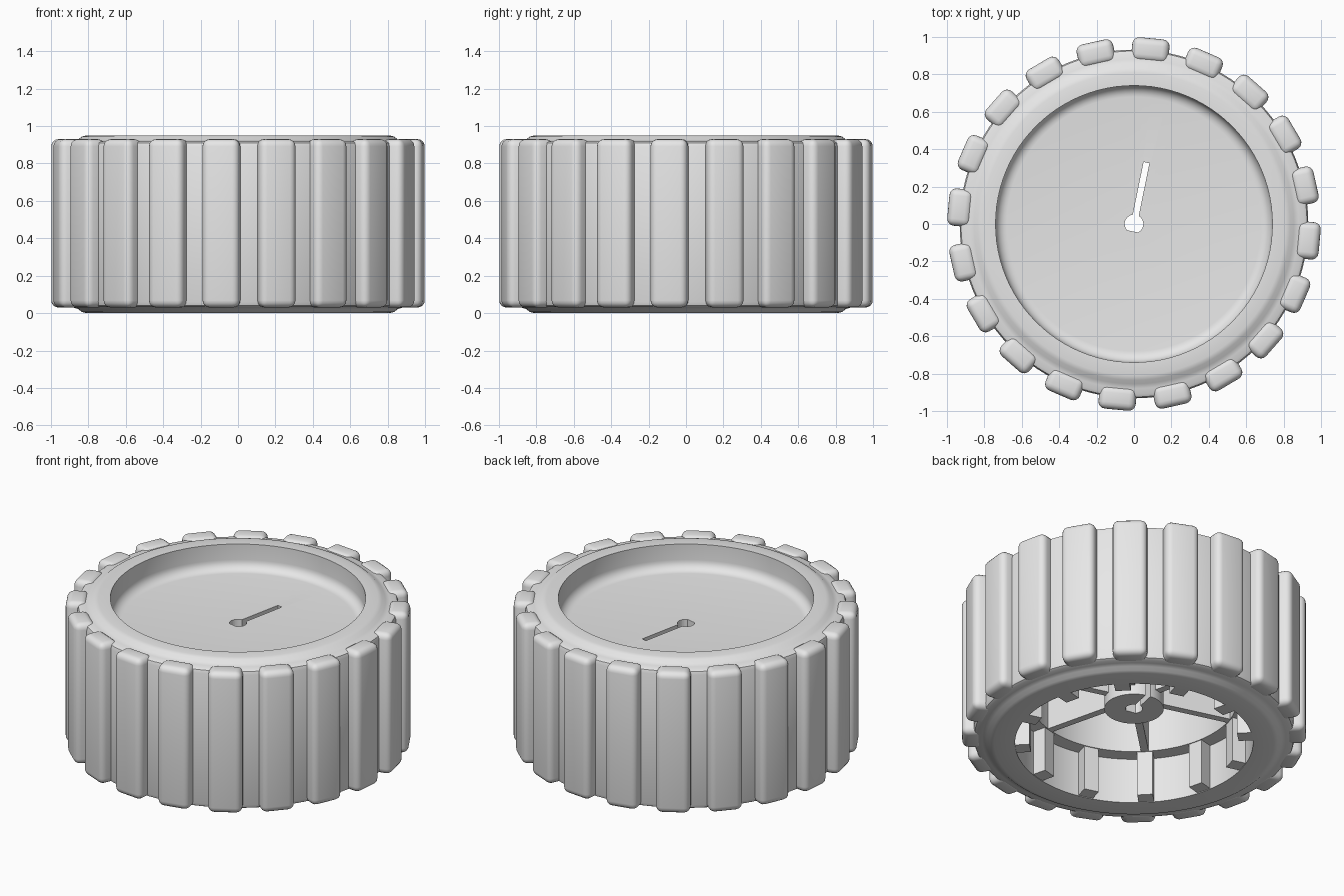
import bpy, bmesh, math
from mathutils import Matrix, Vector

cube = bpy.data.objects.get("Cube")
if cube:
    bpy.data.objects.remove(cube, do_unlink=True)

grey = bpy.data.materials.new("light_grey")
grey.use_nodes = True
grey.diffuse_color = (0.8, 0.8, 0.8, 1)
grey.node_tree.nodes["Principled BSDF"].inputs["Base Color"].default_value = (0.8, 0.8, 0.8, 1)


def finish(bm, name):
    """Turn a bmesh into a linked object with the grey material."""
    bmesh.ops.recalc_face_normals(bm, faces=bm.faces)
    mesh = bpy.data.meshes.new(name)
    bm.to_mesh(mesh)
    bm.free()
    mesh.materials.append(grey)
    obj = bpy.data.objects.new(name, mesh)
    bpy.context.collection.objects.link(obj)
    return obj


def activate(obj):
    bpy.ops.object.select_all(action='DESELECT')
    obj.select_set(True)
    bpy.context.view_layer.objects.active = obj


def smooth(obj):
    activate(obj)
    bpy.ops.object.shade_smooth_by_angle(angle=math.radians(32))


def lathe(points, name, steps=96):
    bm = bmesh.new()
    verts = [bm.verts.new((r, 0, z)) for r, z in points]
    edges = [bm.edges.new(pair) for pair in zip(verts, verts[1:])]
    bmesh.ops.spin(bm, geom=verts + edges, cent=(0, 0, 0), axis=(0, 0, 1),
                   angle=math.tau, steps=steps)
    bmesh.ops.remove_doubles(bm, verts=bm.verts, dist=0.0001)
    return finish(bm, name)


def radial_boxes(name, count, start, r0, r1, width, z0, z1, bevel=0):
    """A ring of boxes reaching from radius r0 to r1."""
    for i in range(count):
        bm = bmesh.new()
        bmesh.ops.create_cube(bm, size=1)
        bmesh.ops.scale(bm, vec=(r1 - r0, width, z1 - z0), verts=bm.verts)
        bmesh.ops.translate(bm, vec=((r0 + r1) / 2, 0, (z0 + z1) / 2), verts=bm.verts)
        if bevel:
            bmesh.ops.bevel(bm, geom=bm.edges[:], offset=bevel, segments=4,
                            profile=0.5, affect='EDGES')
        turn = Matrix.Rotation(math.radians(start + i * 360 / count), 3, 'Z')
        bmesh.ops.rotate(bm, cent=(0, 0, 0), matrix=turn, verts=bm.verts)
        obj = finish(bm, f"{name}_{i + 1}")
        if bevel:
            smooth(obj)


# Wheel body: hub, web, rim and tyre in one turned profile
height = 0.95
shoulder = [(0.81, 0), (0.835, 0.006), (0.855, 0.022), (0.88, 0.03),
            (0.91, 0.032), (0.925, 0.04), (0.932, 0.06)]
profile = [(0, 0.23), (0.172, 0.23), (0.172, 0.70), (0.6, 0.70), (0.6, 0.29),
           (0.69, 0.29), (0.69, 0)]
profile += shoulder
profile += [(r, height - z) for r, z in reversed(shoulder)]
profile += [(0.74, height)]
# Rounded corner where the recess wall meets the web
floor, fillet = 0.79, 0.06
for i in range(7):
    a = math.radians(15 * i)
    profile.append((0.74 - fillet + fillet * math.cos(a), floor + fillet - fillet * math.sin(a)))
profile.append((0, floor))
body = lathe(profile, "wheel_body")

# Axle hole with a flat side and a long slot, cut right through
outline = [(0.016, 0.335), (-0.016, 0.335)]
for first, last in ((109, 233), (307, 431)):
    for i in range(11):
        a = math.radians(first + (last - first) * i / 10)
        outline.append((0.05 * math.cos(a), 0.05 * math.sin(a)))
bm = bmesh.new()
face = bm.faces.new([bm.verts.new((x, y, 0.1)) for x, y in outline])
extruded = bmesh.ops.extrude_face_region(bm, geom=[face])["geom"]
bmesh.ops.translate(bm, vec=Vector((0, 0, 1)),
                    verts=[g for g in extruded if isinstance(g, bmesh.types.BMVert)])
bmesh.ops.rotate(bm, cent=(0, 0, 0), verts=bm.verts,
                 matrix=Matrix.Rotation(math.radians(-11.5), 3, 'Z'))
cutter = finish(bm, "axle_cutter")
cutter.hide_render = True

cut = body.modifiers.new("axle_hole", 'BOOLEAN')
cut.operation = 'DIFFERENCE'
cut.solver = 'EXACT'
cut.object = cutter
activate(body)
bpy.ops.object.modifier_apply(modifier=cut.name)
bpy.data.objects.remove(cutter, do_unlink=True)
smooth(body)

# Tread blocks around the tyre
radial_boxes("tread_block", 20, -5.4, 0.87, 0.997, 0.2, 0.03, 0.93, bevel=0.038)

# Spokes between hub and rim, under the web
radial_boxes("spoke", 6, 44, 0.16, 0.61, 0.045, 0.29, 0.71)

# Short ribs inside the lower rim
radial_boxes("rim_rib", 12, 14, 0.605, 0.70, 0.09, 0.004, 0.30)
